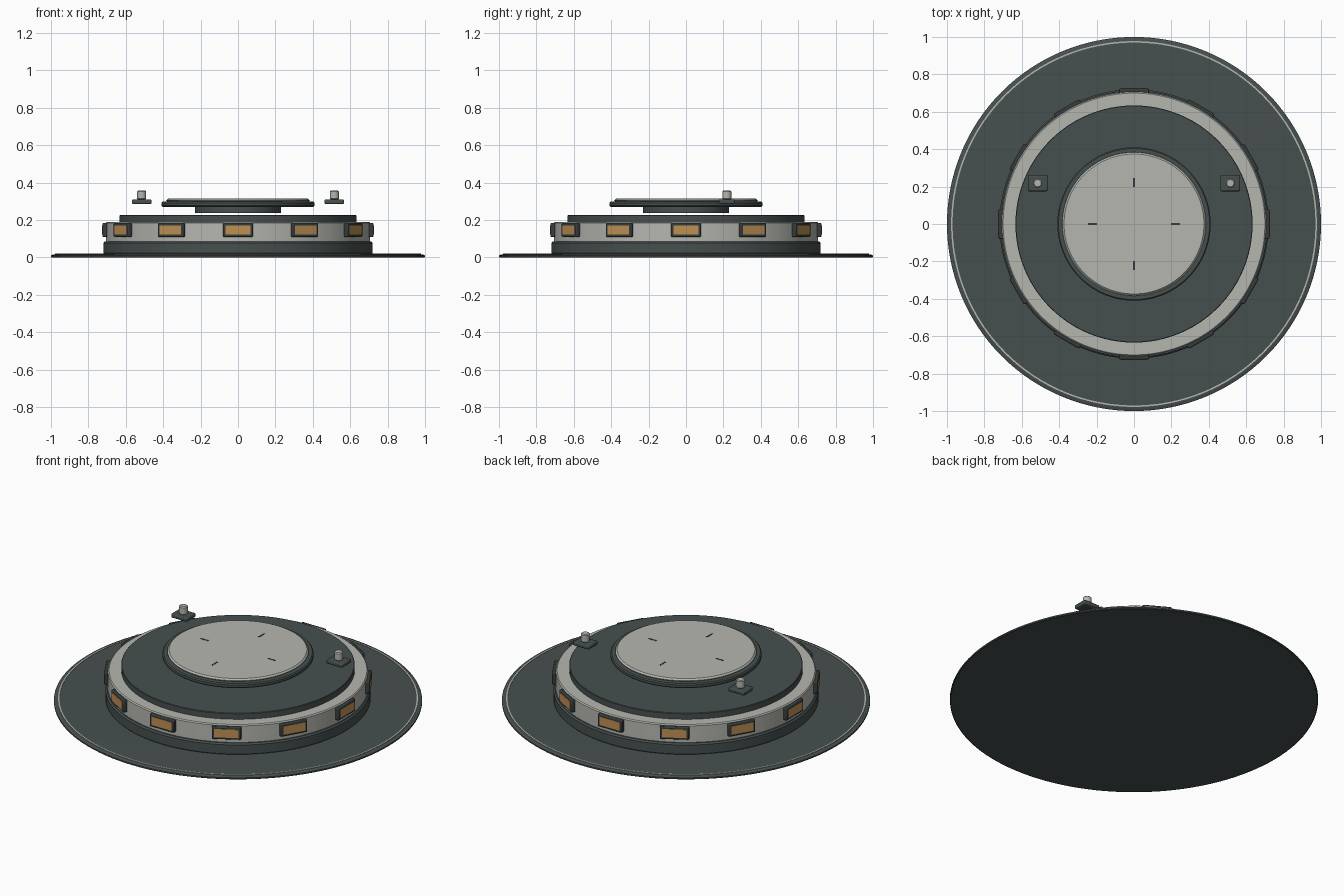
import bpy, bmesh, math
from mathutils import Matrix

if "Cube" in bpy.data.objects:
    bpy.data.objects.remove(bpy.data.objects["Cube"])

def material(name, rgb):
    m = bpy.data.materials.new(name)
    m.diffuse_color = (*rgb, 1)
    m.use_nodes = True
    m.node_tree.nodes["Principled BSDF"].inputs["Base Color"].default_value = m.diffuse_color
    return m

DARK = material("dark slate", (0.062, 0.08, 0.078))
TRIM = material("dark trim", (0.036, 0.046, 0.046))
LIGHT = material("pale grey", (0.47, 0.47, 0.435))
AMBER = material("amber", (0.52, 0.285, 0.09))

def finish(name, bm, mat, bevel=0):
    bmesh.ops.recalc_face_normals(bm, faces=bm.faces)
    me = bpy.data.meshes.new(name)
    bm.to_mesh(me)
    bm.free()
    me.materials.append(mat)
    ob = bpy.data.objects.new(name, me)
    bpy.context.collection.objects.link(ob)
    if bevel:
        b = ob.modifiers.new("bevel", "BEVEL")
        b.width, b.segments = bevel, 2
    bpy.context.view_layer.objects.active = ob
    ob.select_set(True)
    bpy.ops.object.shade_smooth_by_angle(angle=math.radians(35))
    ob.select_set(False)
    return ob

def lathe(name, profile, mat, n=96, at=(0, 0), closed=False):
    """Turn an (r, z) profile around the vertical axis, capping open ends."""
    bm = bmesh.new()
    rings = [[bm.verts.new((at[0] + r * math.cos(2 * math.pi * i / n),
                            at[1] + r * math.sin(2 * math.pi * i / n), z))
              for i in range(n)] for r, z in profile]
    pairs = list(zip(rings, rings[1:] + rings[:1])) if closed else list(zip(rings, rings[1:]))
    for a, b in pairs:
        for i in range(n):
            j = (i + 1) % n
            bm.faces.new((a[i], a[j], b[j], b[i]))
    if not closed:
        bm.faces.new(rings[0])
        bm.faces.new(rings[-1])
    return finish(name, bm, mat)

def disc(name, r, z0, z1, mat, c=0.004, n=96, at=(0, 0)):
    """Cylinder with small chamfers on both rims."""
    return lathe(name, [(r - c, z0), (r, z0 + c), (r, z1 - c), (r - c, z1)], mat, n, at)

def box(name, size, matrix, mat, bevel=0):
    bm = bmesh.new()
    bmesh.ops.create_cube(bm, size=1, matrix=matrix @ Matrix.Diagonal((*size, 1)))
    return finish(name, bm, mat, bevel)

# Wide base plate with a thin pale inlaid ring
lathe("base_plate", [(0.996, 0), (1.0, 0.003), (1.0, 0.011), (0.985, 0.017), (0.96, 0.018)], DARK, 128)
lathe("base_ring", [(0.970, 0.012), (0.970, 0.020), (0.978, 0.020), (0.978, 0.012)], LIGHT, 128, closed=True)

# Drum: dark skirt, pale window band, dark upper deck
disc("lower_skirt", 0.72, 0.015, 0.085, DARK, 0.008)
disc("window_band", 0.706, 0.08, 0.191, LIGHT, 0.006)
disc("upper_deck", 0.634, 0.185, 0.227, DARK, 0.003)

# Raised hatch: neck, flange, pale lid
disc("hatch_neck", 0.23, 0.237, 0.273, DARK, 0.002)
disc("hatch_flange", 0.41, 0.271, 0.298, DARK, 0.006)
disc("hatch_lid", 0.384, 0.296, 0.314, LIGHT, 0.01)

# Four radial slits on the lid
for i in range(4):
    m = Matrix.Rotation(i * math.pi / 2, 4, "Z") @ Matrix.Translation((0.222, 0, 0.3135))
    box(f"lid_slit_{i + 1}", (0.05, 0.009, 0.004), m, TRIM)

# Twelve framed windows around the band
for i in range(12):
    turn = Matrix.Rotation(i * math.pi / 6, 4, "Z")
    box(f"window_frame_{i + 1}", (0.16, 0.026, 0.075),
        turn @ Matrix.Translation((0, -0.711, 0.147)), TRIM, 0.006)
    box(f"window_pane_{i + 1}", (0.132, 0.008, 0.05),
        turn @ Matrix.Translation((0, -0.722, 0.147)), AMBER)

# Pair of small beacons on pads
for side, x in (("left", -0.515), ("right", 0.515)):
    box(f"beacon_pad_{side}", (0.106, 0.086, 0.024),
        Matrix.Translation((x, 0.218, 0.298)), DARK, 0.006)
    disc(f"beacon_{side}", 0.024, 0.309, 0.358, LIGHT, 0.005, 32, (x, 0.218))
